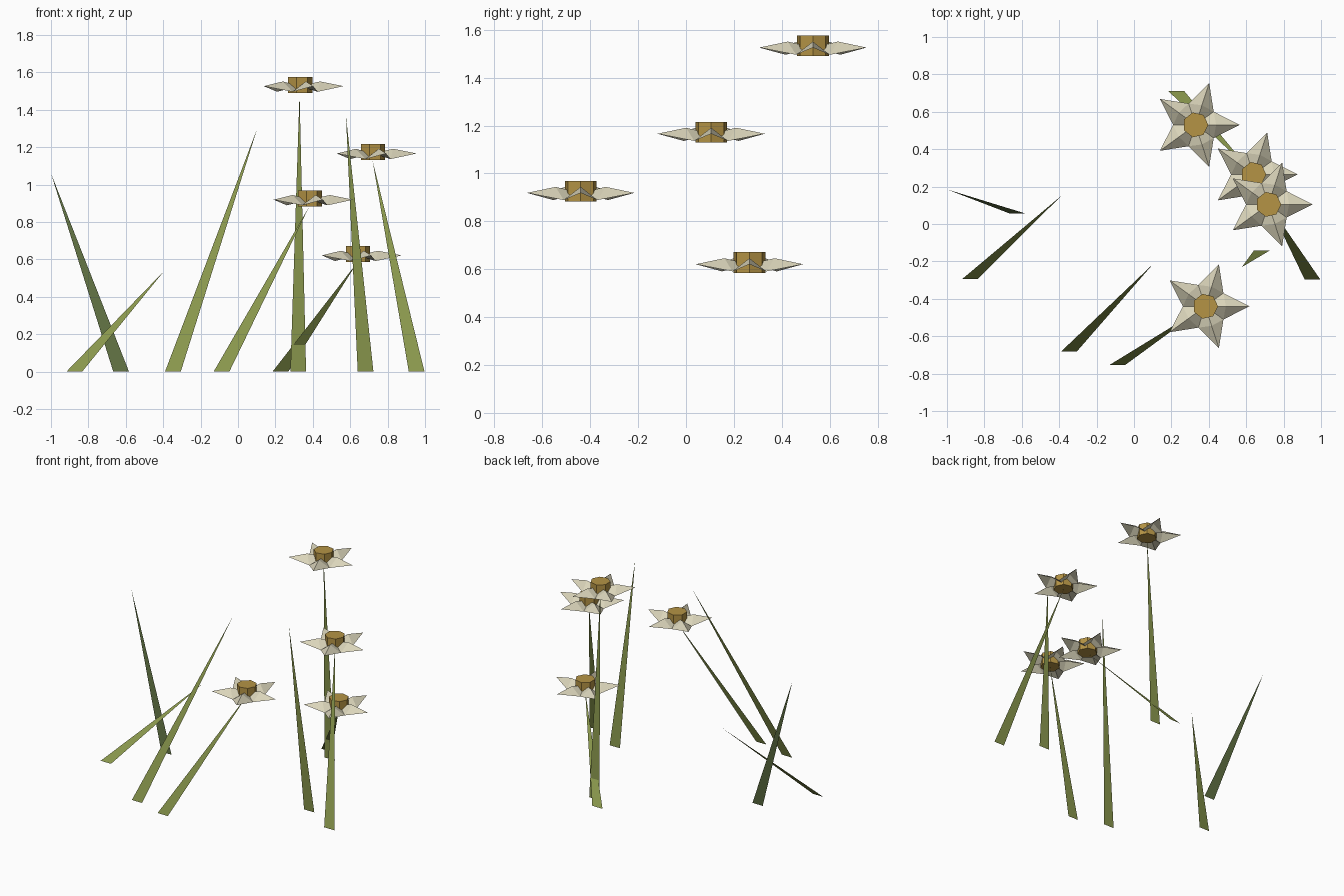
import bpy
from math import cos, sin, pi

cube = bpy.data.objects.get("Cube")
if cube:
    bpy.data.objects.remove(cube, do_unlink=True)


def material(name, rgb):
    mat = bpy.data.materials.new(name)
    mat.use_nodes = True
    mat.diffuse_color = (*rgb, 1)
    mat.node_tree.nodes["Principled BSDF"].inputs["Base Color"].default_value = (*rgb, 1)
    return mat


GREEN = material("leaf green", (0.255, 0.315, 0.075))
DARK_GREEN = material("dark leaf green", (0.117, 0.164, 0.056))
CREAM = material("petal cream", (0.70, 0.66, 0.49))
OCHRE = material("centre ochre", (0.46, 0.295, 0.06))


def add_mesh(name, verts, faces, mat):
    mesh = bpy.data.meshes.new(name)
    mesh.from_pydata(verts, [], faces)
    mesh.materials.append(mat)
    obj = bpy.data.objects.new(name, mesh)
    bpy.context.collection.objects.link(obj)
    return obj


def blade(name, x, y, tip, mat=GREEN, half=0.042):
    """Flat grass blade: a base edge along x rising to a single point."""
    add_mesh(name, [(x - half, y, 0), (x + half, y, 0), tip], [(0, 1, 2)], mat)


def polar(radius, angle, z):
    return (radius * cos(angle), radius * sin(angle), z)


def flower(name, centre):
    # Five ridged petals: raised crease, low notches between them
    verts = [(0, 0, 0)]
    faces = []
    for i in range(5):
        a = i * 2 * pi / 5
        verts += [polar(0.236, a, 0), polar(0.11, a, 0.025), polar(0.12, a + pi / 5, -0.03)]
        tip, ridge, notch = 3 * i + 1, 3 * i + 2, 3 * i + 3
        last = 3 * ((i - 1) % 5) + 3
        faces += [(last, tip, ridge), (tip, notch, ridge),
                  (0, last, ridge), (0, ridge, notch)]
    petals = add_mesh(name + "_petals", verts, faces, CREAM)
    petals.location = centre

    # Faceted trumpet in the middle
    n = 7
    rings = [polar(0.068, i * 2 * pi / n, z) for z in (-0.036, 0.05) for i in range(n)]
    sides = [(i, (i + 1) % n, n + (i + 1) % n, n + i) for i in range(n)]
    caps = [tuple(reversed(range(n))), tuple(range(n, 2 * n))]
    core = add_mesh(name + "_centre", rings, sides + caps, OCHRE)
    core.location = centre


# Loose leaves
blade("leaf_short", -0.875, -0.293, (-0.393, 0.147, 0.54))
blade("leaf_dark", -0.625, 0.057, (-1.0, 0.185, 1.06), DARK_GREEN)
blade("leaf_tall", -0.348, -0.682, (0.103, -0.213, 1.30))
blade("leaf_upright", 0.682, -0.143, (0.577, -0.23, 1.37))

# Flowers, each on a tapering stem: stem base x, y and flower centre
for name, x, y, head in (
    ("flower_tall", 0.322, 0.61, (0.329, 0.53, 1.526)),
    ("flower_middle", 0.955, -0.298, (0.719, 0.105, 1.166)),
    ("flower_front", -0.088, -0.753, (0.381, -0.44, 0.919)),
    ("flower_low", 0.227, 0.71, (0.639, 0.265, 0.621)),
):
    blade(name + "_stem", x, y, (head[0], head[1], head[2] - 0.036))
    flower(name, head)
